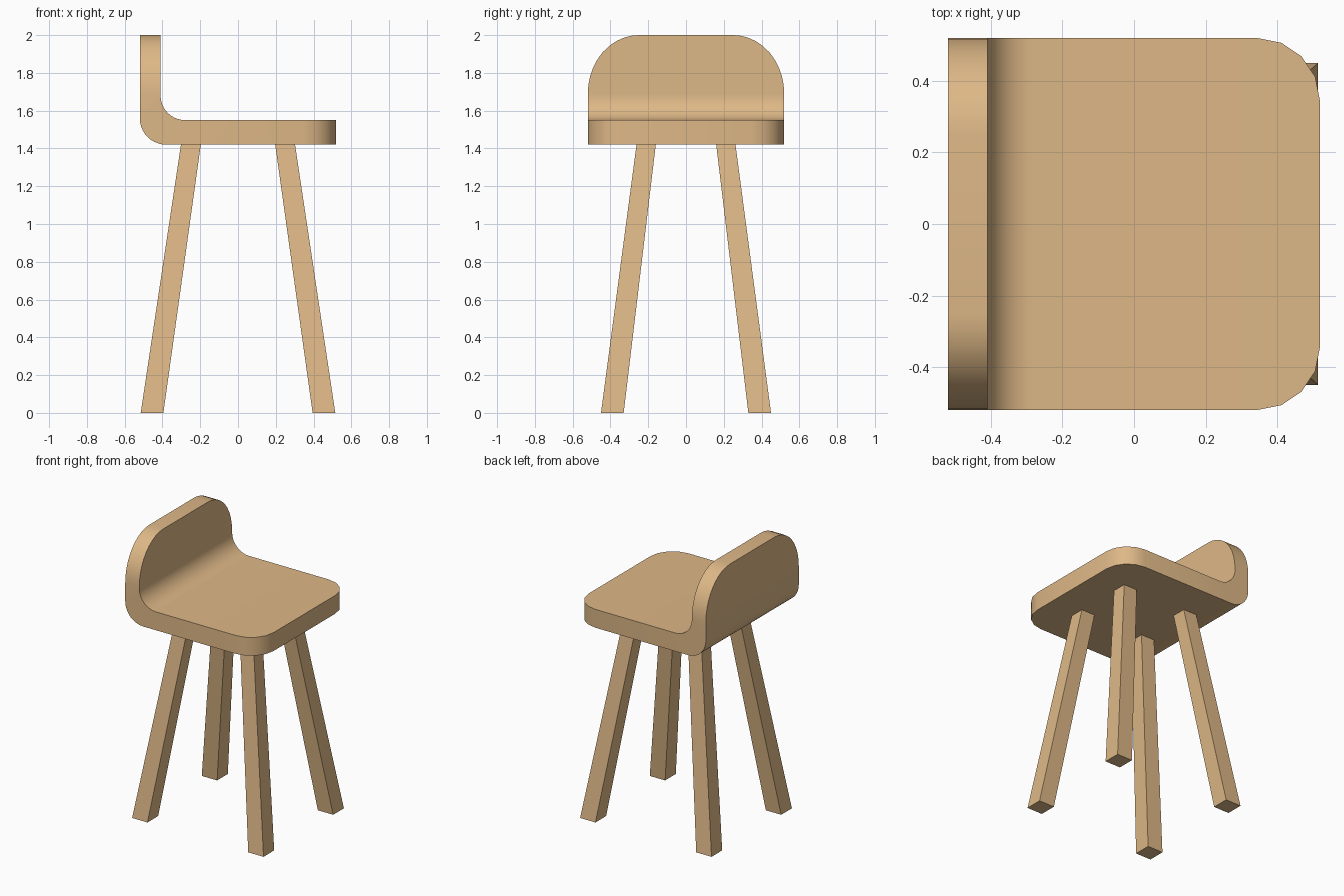
import bpy, bmesh, math

if "Cube" in bpy.data.objects:
    bpy.data.objects.remove(bpy.data.objects["Cube"])

wood = bpy.data.materials.new("light wood")
wood.diffuse_color = (0.73, 0.479, 0.242, 1.0)
wood.use_nodes = True
wood.node_tree.nodes["Principled BSDF"].inputs["Base Color"].default_value = wood.diffuse_color


def finish(bm, name):
    bmesh.ops.recalc_face_normals(bm, faces=bm.faces[:])
    mesh = bpy.data.meshes.new(name)
    bm.to_mesh(mesh)
    bm.free()
    mesh.materials.append(wood)
    obj = bpy.data.objects.new(name, mesh)
    bpy.context.collection.objects.link(obj)
    return obj


def loft(bm, rings):
    """Join rings of four points with quads and cap both ends."""
    rings = [[bm.verts.new(p) for p in r] for r in rings]
    for a, b in zip(rings, rings[1:]):
        for i in range(4):
            j = (i + 1) % 4
            bm.faces.new((a[i], a[j], b[j], b[i]))
    bm.faces.new(rings[0])
    bm.faces.new(rings[-1])


# Seat and backrest: one bent board, stations are (outer xz, inner xz, half width)
stations = []
N = 10
for i in range(N + 1):                       # rounded top of backrest
    a = math.pi / 2 * (1 - i / N)
    z, w = 1.69 + 0.31 * math.sin(a), 0.25 + 0.27 * math.cos(a)
    stations.append(((-0.52, z), (-0.41, z), w))
for i in range(N + 1):                       # bend between back and seat
    a = math.pi + math.pi / 2 * i / N
    c, s = math.cos(a), math.sin(a)
    stations.append(((-0.38 + 0.14 * c, 1.56 + 0.14 * s),
                     (-0.28 + 0.13 * c, 1.68 + 0.13 * s), 0.52))
F = 4
for i in range(F + 1):                       # rounded free end of seat
    a = math.pi / 2 * i / F
    x, w = 0.345 + 0.175 * math.sin(a), 0.345 + 0.175 * math.cos(a)
    stations.append(((x, 1.42), (x, 1.55), w))

bm = bmesh.new()
loft(bm, [[(o[0], -w, o[1]), (o[0], w, o[1]), (n[0], w, n[1]), (n[0], -w, n[1])]
          for o, n, w in stations])
seat = finish(bm, "seat_and_backrest")
bpy.context.view_layer.objects.active = seat
seat.select_set(True)
bpy.ops.object.shade_smooth_by_angle(angle=math.radians(35))

# Splayed, slightly tapered legs
for sx, xname in ((-1, "left"), (1, "right")):
    for sy, yname in ((-1, "front"), (1, "back")):
        bm = bmesh.new()
        loft(bm, [[(sx * x, sy * y, z) for x, y in ((x0, y0), (x1, y0), (x1, y1), (x0, y1))]
                  for x0, x1, y0, y1, z in ((0.395, 0.515, 0.33, 0.45, 0.0),
                                            (0.197, 0.302, 0.16, 0.262, 1.42))])
        finish(bm, f"{yname}_{xname}_leg")
